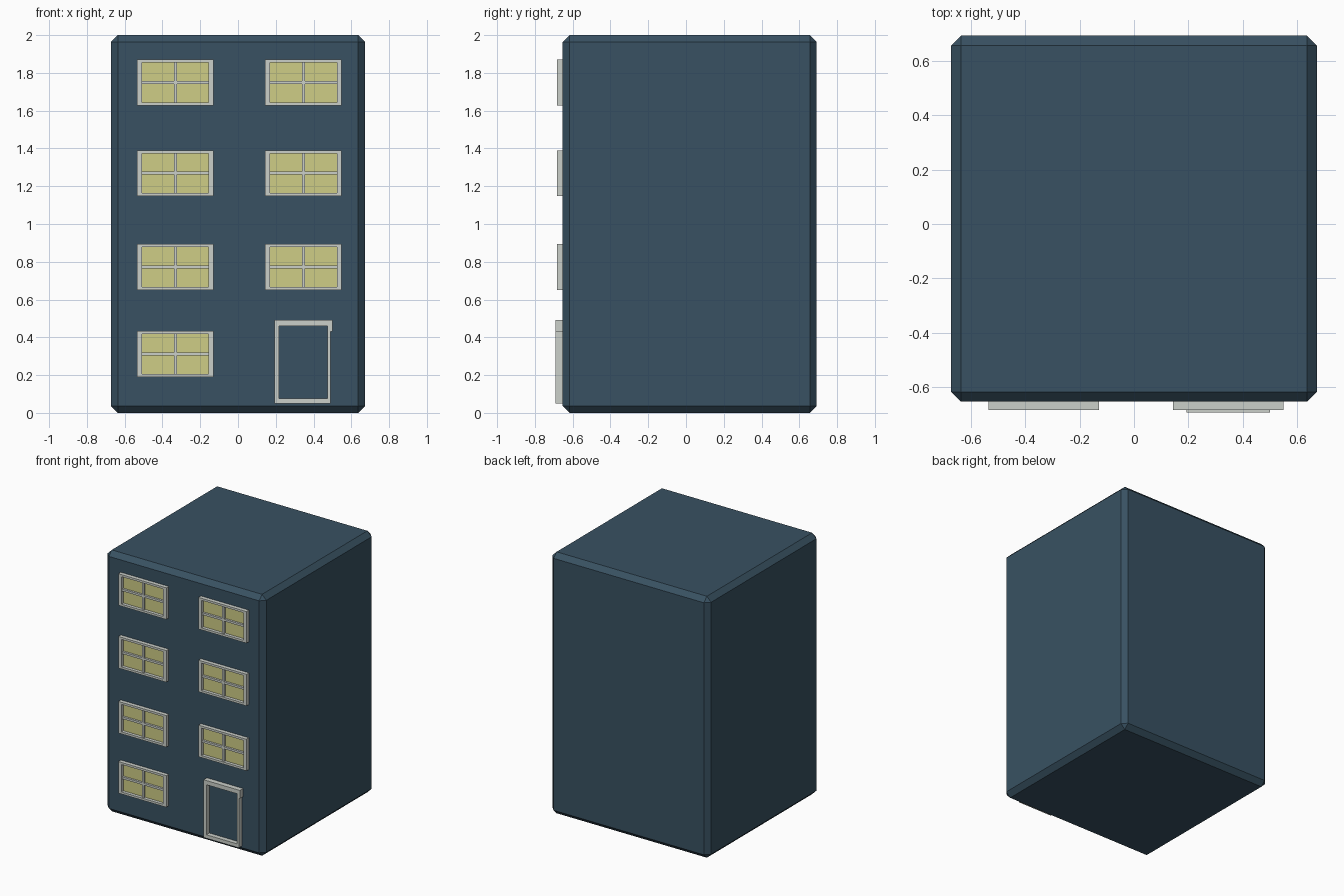
import bpy, bmesh
from mathutils import Vector

if "Cube" in bpy.data.objects:
    bpy.data.objects.remove(bpy.data.objects["Cube"])


def material(name, rgb):
    m = bpy.data.materials.new(name)
    m.diffuse_color = (*rgb, 1)
    m.use_nodes = True
    m.node_tree.nodes["Principled BSDF"].inputs["Base Color"].default_value = m.diffuse_color
    return m


WALL = material("slate blue wall", (0.04, 0.083, 0.122))
TRIM = material("pale grey trim", (0.60, 0.63, 0.59))
GLASS = material("warm yellow glass", (0.62, 0.61, 0.24))


def boxes(name, parts, mat, bevel=0):
    """One object from boxes given as (x0, x1, y0, y1, z0, z1)."""
    bm = bmesh.new()
    for x0, x1, y0, y1, z0, z1 in parts:
        verts = bmesh.ops.create_cube(bm, size=1)["verts"]
        for v in verts:
            v.co = Vector((x0 if v.co.x < 0 else x1,
                           y0 if v.co.y < 0 else y1,
                           z0 if v.co.z < 0 else z1))
    if bevel:
        bmesh.ops.bevel(bm, geom=bm.edges[:], offset=bevel, segments=1,
                        profile=0.5, affect='EDGES')
    me = bpy.data.meshes.new(name)
    bm.to_mesh(me)
    bm.free()
    me.materials.append(mat)
    ob = bpy.data.objects.new(name, me)
    bpy.context.collection.objects.link(ob)
    return ob


# Main block with chamfered edges
FRONT = -0.653
boxes("building_body", [(-0.672, 0.672, FRONT, 0.692, 0, 2)], WALL, 0.036)


# Four-pane window: raised surround, glazing bars and lit panes
def window(name, cx, cz):
    w, h, bx, bz, m = 0.203, 0.121, 0.026, 0.016, 0.008
    f, g, back = -0.683, -0.675, FRONT + 0.005
    boxes(name + "_frame", [
        (cx - w, cx - w + bx, f, back, cz - h, cz + h),
        (cx + w - bx, cx + w, f, back, cz - h, cz + h),
        (cx - w + bx, cx + w - bx, f, back, cz + h - bz, cz + h),
        (cx - w + bx, cx + w - bx, f, back, cz - h, cz - h + bz),
        (cx - m, cx + m, g, back, cz - h + bz, cz + h - bz),
        (cx - w + bx, cx - m, g, back, cz - m, cz + m),
        (cx + m, cx + w - bx, g, back, cz - m, cz + m)], TRIM)
    boxes(name + "_glass", [(cx - w + bx, cx + w - bx, FRONT - 0.006,
                             FRONT + 0.002, cz - h + bz, cz + h - bz)], GLASS)


for floor, z in enumerate((0.312, 0.772, 1.269, 1.749)):
    window(f"left_window_{floor}", -0.332, z)
    if floor:
        window(f"right_window_{floor}", 0.346, z)

# Door surround with a slightly overhanging upper right corner
D, B = -0.692, FRONT + 0.005
boxes("door_frame", [
    (0.193, 0.217, D, B, 0.05, 0.46),
    (0.475, 0.491, D, B, 0.05, 0.46),
    (0.491, 0.50, D, B, 0.43, 0.46),
    (0.193, 0.50, D, B, 0.46, 0.492),
    (0.217, 0.475, D, B, 0.05, 0.077)], TRIM)
boxes("door_panel", [(0.217, 0.475, FRONT - 0.004, B, 0.077, 0.46)], WALL)
